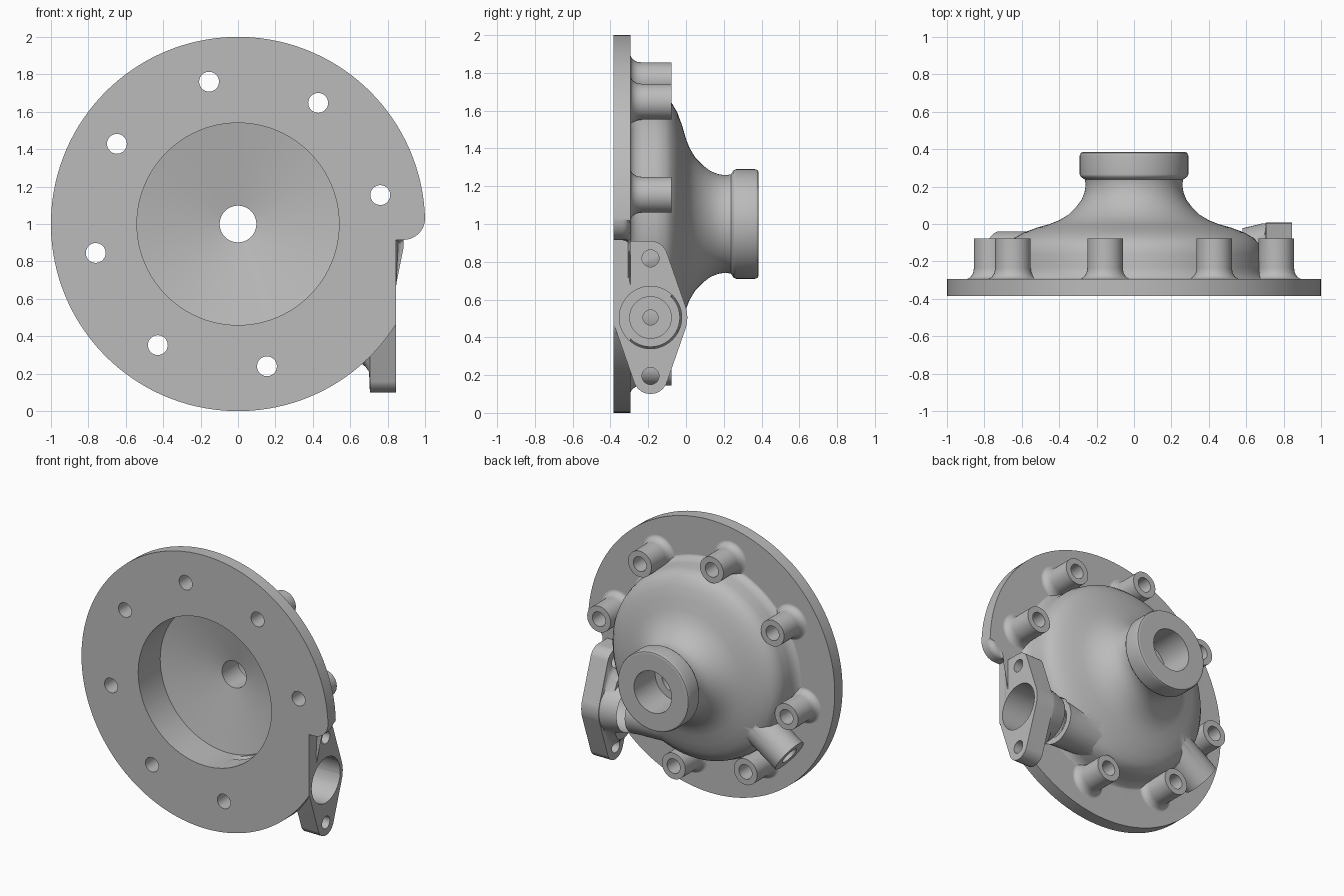
import bpy, bmesh, math
from mathutils import Vector, geometry

cube = bpy.data.objects.get("Cube")
if cube:
    bpy.data.objects.remove(cube, do_unlink=True)

FRONT, SEAT, BACK = -0.385, -0.295, 0.385
BOLT_RADIUS = 0.776
HUB = Vector((0, 0, 1))
INLET = Vector((0, -0.188, 0.505))

metal = bpy.data.materials.new("cast grey metal")
metal.use_nodes = True
metal.diffuse_color = (0.5, 0.5, 0.5, 1)
metal.node_tree.nodes["Principled BSDF"].inputs["Base Color"].default_value = (0.5, 0.5, 0.5, 1)


def finish(name, bm):
    bmesh.ops.recalc_face_normals(bm, faces=bm.faces)
    mesh = bpy.data.meshes.new(name)
    bm.to_mesh(mesh)
    bm.free()
    mesh.materials.append(metal)
    obj = bpy.data.objects.new(name, mesh)
    bpy.context.collection.objects.link(obj)
    return obj


def loft(name, rings, edit=None):
    """Capped solid through matching closed rings of points."""
    bm = bmesh.new()
    loops = [[bm.verts.new(p) for p in ring] for ring in rings]
    n = len(loops[0])
    for a, b in zip(loops, loops[1:]):
        for i in range(n):
            j = (i + 1) % n
            bm.faces.new((a[i], a[j], b[j], b[i]))
    bm.faces.new(loops[0])
    bm.faces.new(loops[-1])
    if edit:
        edit(bm)
    return finish(name, bm)


def revolve(name, profile, origin, axis, segments=40):
    """Solid of revolution; profile holds (radius, distance along axis)."""
    turn = Vector(axis).to_track_quat('Z', 'Y')
    steps = [math.tau * i / segments for i in range(segments)]
    return loft(name, [[Vector(origin) + turn @ Vector((r * math.cos(a), r * math.sin(a), t))
                        for a in steps] for r, t in profile])


def combine(target, part, operation):
    mod = target.modifiers.new(part.name, 'BOOLEAN')
    mod.object, mod.operation, mod.solver = part, operation, 'EXACT'
    bpy.context.view_layer.objects.active = target
    bpy.ops.object.modifier_apply(modifier=mod.name)
    bpy.data.objects.remove(part, do_unlink=True)


def around(angle, radius, y=0):
    return Vector((radius * math.cos(angle), y, 1 + radius * math.sin(angle)))


def arc(cx, cy, radius, start, end, steps):
    return [(cx + radius * math.cos(math.radians(start + (end - start) * i / steps)),
             cy + radius * math.sin(math.radians(start + (end - start) * i / steps)))
            for i in range(steps + 1)]


# Domed housing with flared neck and collar
housing = revolve("pump_housing", [
    (0.74, -0.34), (0.74, -0.30), (0.715, -0.288), (0.698, -0.265), (0.69, -0.23),
    (0.686, -0.16), (0.672, -0.11), (0.64, -0.075), (0.59, -0.046), (0.52, -0.02),
    (0.45, 0.0), (0.40, 0.02), (0.35, 0.05), (0.31, 0.09), (0.28, 0.13), (0.264, 0.17),
    (0.258, 0.21), (0.263, 0.238), (0.282, 0.25), (0.29, 0.265), (0.29, 0.365),
    (0.284, 0.38), (0.27, BACK)], HUB, (0, 1, 0), 96)

# Mounting flange: disc with a flat notch and a rounded lip beside the inlet
outline = arc(0, 0, 1, 1.7, 327.67, 120)
outline += [(0.845, -0.085)] + arc(0.8845, 0.03, 0.115, -90, -6, 8)


def round_rim(bm):
    rim = [e for e in bm.edges if all(abs(v.co.y - SEAT) < 1e-4 for v in e.verts)]
    bmesh.ops.bevel(bm, geom=rim, offset=0.04, segments=4, profile=0.5, affect='EDGES')


flange = loft("mounting_flange",
              [[(x, y, 1 + z) for x, z in outline] for y in (FRONT, SEAT)], round_rim)
combine(housing, flange, 'UNION')

# Bolt bosses with flared feet, seven of eight places
bolt_angles = [math.radians(11.5 + 45 * i) for i in range(7)]
for a in bolt_angles:
    boss = revolve("bolt_boss", [(0.135, -0.33), (0.135, -0.297), (0.113, -0.283),
                                 (0.099, -0.262), (0.095, -0.235), (0.095, -0.077)],
                   around(a, BOLT_RADIUS), (0, 1, 0))
    combine(housing, boss, 'UNION')

# Radial drain port
drain_angle = math.radians(214)
drain_axis = (math.cos(drain_angle), 0, math.sin(drain_angle))
drain_origin = (0, -0.168, 1)
drain = revolve("drain_port", [(0.128, 0.58), (0.128, 0.87)], drain_origin, drain_axis)
combine(housing, drain, 'UNION')

# Inlet tube
tube = revolve("inlet_tube", [(0.14, 0.05), (0.15, 0.45), (0.158, 0.55), (0.175, 0.62),
                              (0.192, 0.69), (0.192, 0.75)], INLET, (1, 0, 0), 48)
combine(housing, tube, 'UNION')

# Diamond inlet plate with a tapered root
points = arc(0, 0, 0.195, 0, 360, 64)
for z in (-0.313, 0.313):
    points += arc(0, z, 0.092, 0, 360, 32)
points.append((-0.195, 0.405))
hull = [points[i] for i in geometry.convex_hull_2d([Vector(p) for p in points])]
plate = loft("inlet_plate", [
    [INLET + Vector((x, y * sy, z * sz)) for y, z in hull]
    for x, sy, sz in ((0.845, 1, 1), (0.705, 1, 1), (0.70, 0.97, 0.75),
                      (0.68, 0.93, 0.66), (0.64, 0.86, 0.58))])
combine(housing, plate, 'UNION')

# Front chamber, centre bore and rear counterbore
chamber = revolve("chamber_cutter", [
    (0.54, -0.45), (0.54, -0.13), (0.098, -0.045), (0.098, 0.14),
    (0.152, 0.14), (0.152, 0.45)], HUB, (0, 1, 0), 96)
combine(housing, chamber, 'DIFFERENCE')

# Stepped inlet bore
bore = revolve("inlet_bore_cutter", [(0.04, 0.08), (0.04, 0.38), (0.11, 0.38), (0.11, 0.52),
                                     (0.165, 0.52), (0.165, 0.9)], INLET, (1, 0, 0), 48)
combine(housing, bore, 'DIFFERENCE')

# Drain bore
drain_bore = revolve("drain_bore_cutter", [(0.065, 0.6), (0.065, 1.0)], drain_origin, drain_axis)
combine(housing, drain_bore, 'DIFFERENCE')

# Bolt holes through flange and plate
for a in bolt_angles:
    hole = revolve("bolt_hole_cutter", [(0.053, -0.5), (0.053, 0.0)],
                   around(a, BOLT_RADIUS), (0, 1, 0), 32)
    combine(housing, hole, 'DIFFERENCE')
for z in (-0.31, 0.313):
    hole = revolve("plate_hole_cutter", [(0.045, 0.66), (0.045, 0.9)],
                   INLET + Vector((0, 0, z)), (1, 0, 0), 32)
    combine(housing, hole, 'DIFFERENCE')

# Smooth casting with crisp machined edges
bpy.ops.object.select_all(action='DESELECT')
housing.select_set(True)
bpy.context.view_layer.objects.active = housing
bpy.ops.object.shade_smooth_by_angle(angle=math.radians(38))
weighted = housing.modifiers.new("weighted_normals", 'WEIGHTED_NORMAL')
weighted.keep_sharp = True
